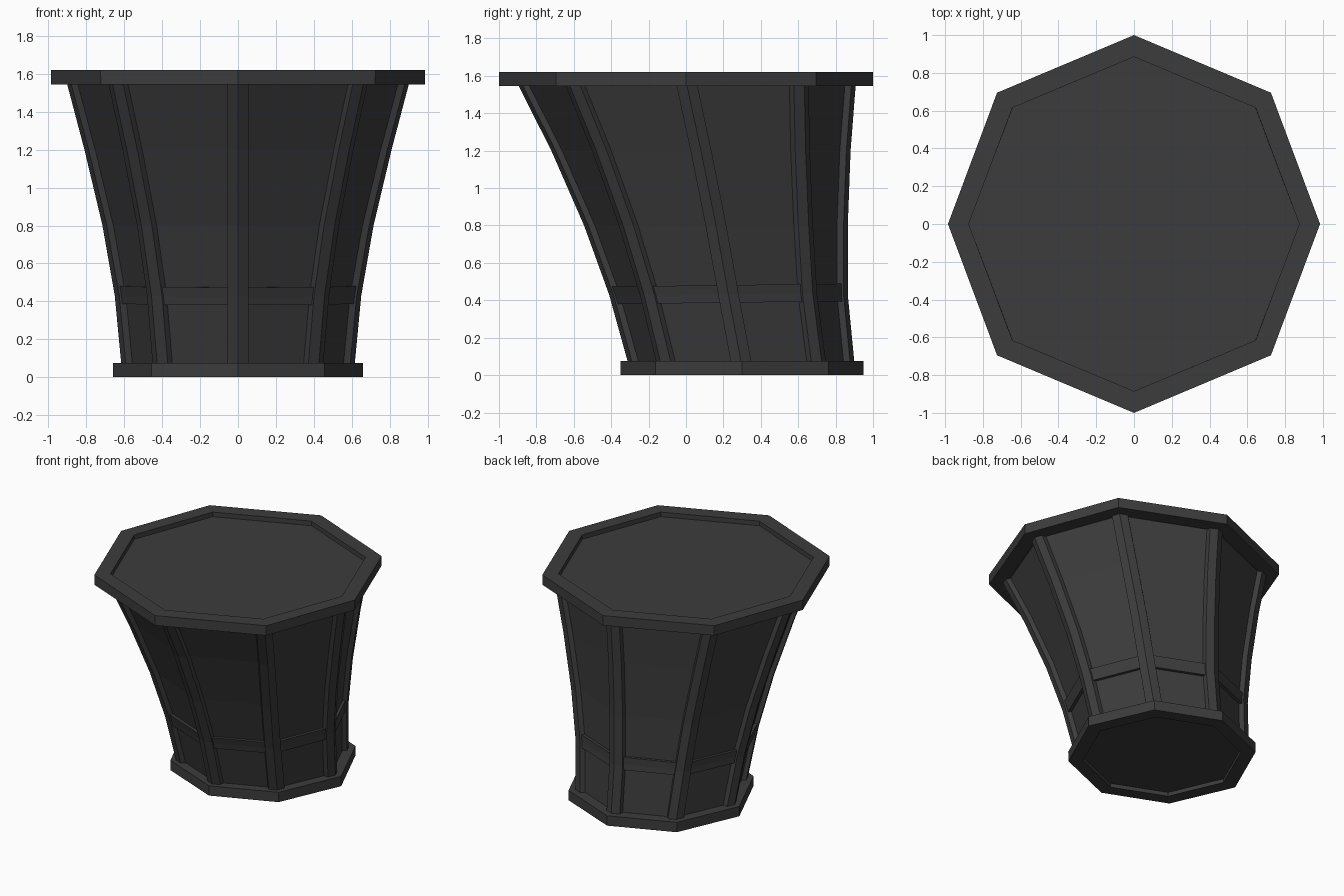
import bpy, bmesh
from mathutils import Vector

if "Cube" in bpy.data.objects:
    bpy.data.objects.remove(bpy.data.objects["Cube"])

mat = bpy.data.materials.new("dark_grey")
mat.diffuse_color = (0.045, 0.045, 0.045, 1)
mat.use_nodes = True
mat.node_tree.nodes["Principled BSDF"].inputs["Base Color"].default_value = mat.diffuse_color

# flared, leaning profile at the rib corners: z, centre y, x radius, y radius
PROFILE = [(0.03, 0.302, 0.612, 0.602), (0.43, 0.227, 0.65, 0.638),
           (0.80, 0.160, 0.715, 0.705), (1.20, 0.080, 0.81, 0.80),
           (1.56, 0.003, 0.905, 0.905)]


def octagon(z, cy, rx, ry):
    """Slightly irregular octagon with corners on the axes."""
    t = z / 1.62
    kx, ky = 0.69 + 0.046 * t, 0.712 - 0.017 * t
    unit = [(1, 0), (kx, ky), (0, 1), (-kx, ky),
            (-1, 0), (-kx, -ky), (0, -1), (kx, -ky)]
    return [Vector((rx * x, cy + ry * y, z)) for x, y in unit]


def level(z, inset=0.0):
    """Octagon of the profile at height z, shrunk by inset."""
    for a, b in zip(PROFILE, PROFILE[1:]):
        if z <= b[0] or b is PROFILE[-1]:
            f = (z - a[0]) / (b[0] - a[0])
            cy, rx, ry = (a[i] + (b[i] - a[i]) * f for i in (1, 2, 3))
            return octagon(z, cy, rx - inset, ry - inset)


def loft(name, rings, wrap=False):
    """Skin a list of rings, capped or closed back on itself."""
    bm = bmesh.new()
    vs = [[bm.verts.new(p) for p in r] for r in rings]
    n = len(vs[0])
    pairs = list(zip(vs, vs[1:])) + ([(vs[-1], vs[0])] if wrap else [])
    for a, b in pairs:
        for i in range(n):
            j = (i + 1) % n
            bm.faces.new((a[i], a[j], b[j], b[i]))
    if not wrap:
        bm.faces.new(vs[0][::-1])
        bm.faces.new(vs[-1])
    bmesh.ops.recalc_face_normals(bm, faces=bm.faces)
    me = bpy.data.meshes.new(name)
    bm.to_mesh(me)
    bm.free()
    me.materials.append(mat)
    ob = bpy.data.objects.new(name, me)
    bpy.context.collection.objects.link(ob)
    return ob


def rim(name, z0, z1, cy, outer, inner):
    loft(name, [octagon(z0, cy, *outer), octagon(z1, cy, *outer),
                octagon(z1, cy, *inner), octagon(z0, cy, *inner)], wrap=True)


# panelled body, its caps recessed inside the rims
body = [level(z, 0.035) for z in (0.03, 0.43, 0.80, 1.20, 1.55)]
body.append(octagon(1.585, 0, 0.92, 0.93))
loft("body", body)

# top and bottom rims
rim("top_rim", 1.545, 1.62, 0.0, (0.985, 1.0), (0.875, 0.885))
rim("bottom_rim", 0.0, 0.075, 0.30, (0.66, 0.65), (0.555, 0.55))

# horizontal band, tilted very slightly
band = [level(0.387, 0.012), level(0.43, 0.012), level(0.481, 0.012),
        level(0.481, 0.06), level(0.387, 0.06)]
for ring in band:
    for p in ring:
        p.z += 0.0125 * (p.y - 0.2)
loft("band", band, wrap=True)

# corner ribs with an angled outer face
for i in range(8):
    rings = []
    for z in (0.04, 0.43, 0.80, 1.20, 1.56):
        o = level(z)
        p = o[i]
        a = p + (o[i - 1] - p).normalized() * 0.06
        b = p + (o[(i + 1) % 8] - p).normalized() * 0.06
        inward = ((o[(i + 4) % 8] - p).normalized()) * 0.06
        rings.append([a, p, b, b + inward, p + inward, a + inward])
    loft(f"corner_rib_{i + 1}", rings)
